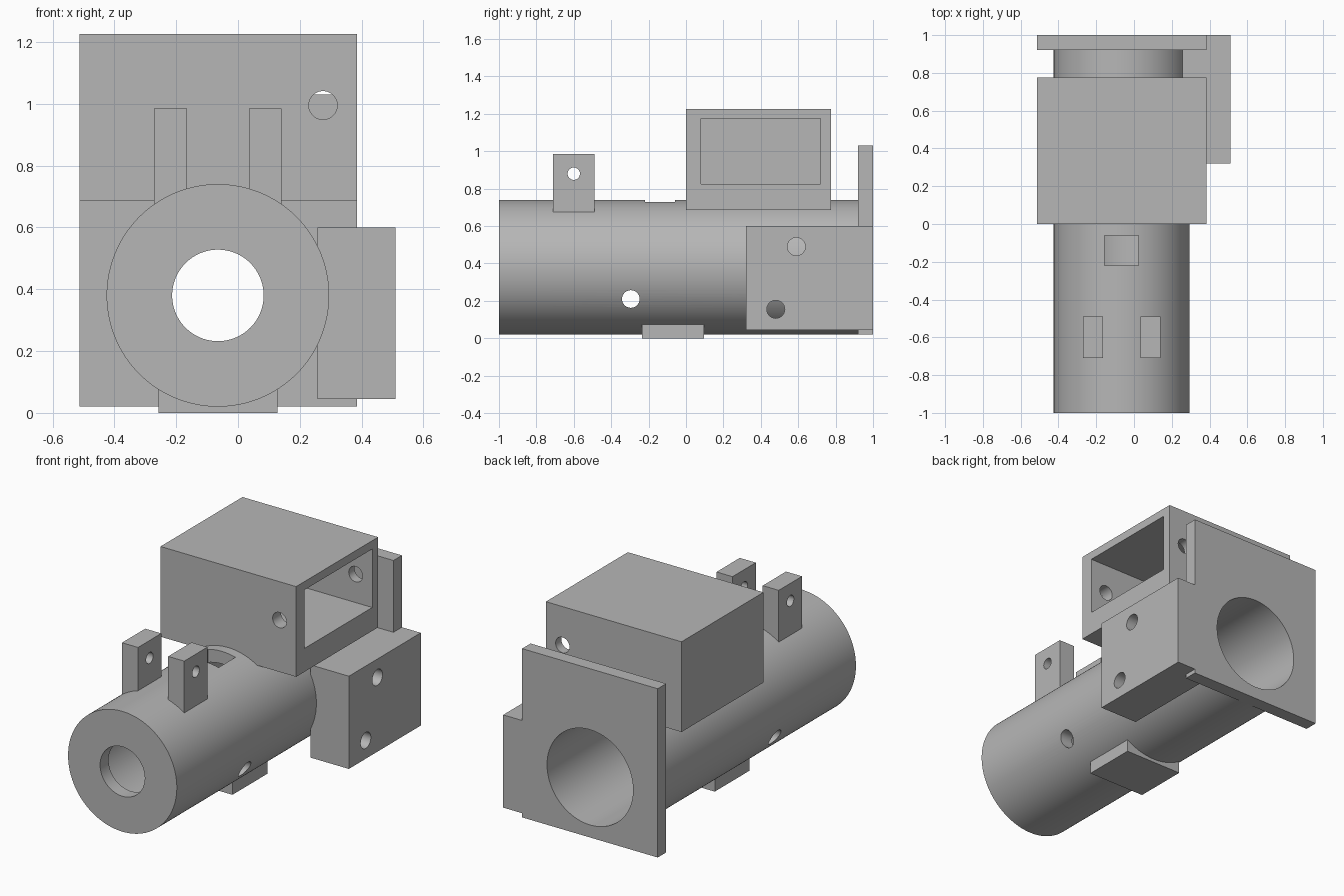
import bpy
import math

old = bpy.data.objects.get("Cube")
if old:
    bpy.data.objects.remove(old, do_unlink=True)

# Single plain grey material
grey = bpy.data.materials.new("machined_grey")
grey.use_nodes = True
colour = (0.47, 0.47, 0.47, 1)
grey.diffuse_color = colour
grey.node_tree.nodes["Principled BSDF"].inputs["Base Color"].default_value = colour

AXIS_X, AXIS_Z = -0.065, 0.38   # centre line of the barrel
BORE = 0.285


def block(name, x, y, z):
    """Box from three (min, max) ranges."""
    ranges = (x, y, z)
    bpy.ops.mesh.primitive_cube_add(size=1, location=[(a + b) / 2 for a, b in ranges])
    ob = bpy.context.object
    ob.name = name
    ob.scale = [b - a for a, b in ranges]
    bpy.ops.object.transform_apply(location=False, rotation=False, scale=True)
    ob.data.materials.append(grey)
    return ob


def rod(name, axis, centre, radius, span, sides=48):
    """Cylinder along X or Y; centre holds the two other coordinates."""
    mid, length = (span[0] + span[1]) / 2, span[1] - span[0]
    if axis == "X":
        loc, rot = (mid, centre[0], centre[1]), (0, math.pi / 2, 0)
    else:
        loc, rot = (centre[0], mid, centre[1]), (math.pi / 2, 0, 0)
    bpy.ops.mesh.primitive_cylinder_add(vertices=sides, radius=radius, depth=length,
                                        location=loc, rotation=rot)
    ob = bpy.context.object
    ob.name = name
    ob.data.materials.append(grey)
    return ob


def cut(target, *cutters):
    """Subtract each cutter from the target, then discard it."""
    for cutter in cutters:
        cutter.hide_render = True
        mod = target.modifiers.new("cut", "BOOLEAN")
        mod.operation = "DIFFERENCE"
        mod.solver = "EXACT"
        mod.object = cutter
        bpy.context.view_layer.objects.active = target
        bpy.ops.object.modifier_apply(modifier=mod.name)
        bpy.data.objects.remove(cutter, do_unlink=True)


def smooth(ob):
    bpy.ops.object.select_all(action="DESELECT")
    ob.select_set(True)
    bpy.context.view_layer.objects.active = ob
    bpy.ops.object.shade_smooth_by_angle(angle=math.radians(30))


axis = (AXIS_X, AXIS_Z)

# Hollow barrel: wide bore, narrow front mouth, top slot and cross hole
barrel = rod("barrel", "Y", axis, 0.36, (-1, 0.96), 128)
cut(barrel,
    rod("bore", "Y", axis, BORE, (-0.92, 1.2), 128),
    rod("mouth", "Y", axis, 0.148, (-1.2, -0.8), 96),
    block("slot", (-0.155, 0.025), (-0.22, -0.06), (0.5, 0.9)),
    rod("cross_hole", "X", (-0.295, 0.21), 0.047, (-0.7, 0.6)))

# Rear flange with the bore running through it
flange = block("rear_flange", (-0.513, 0.385), (0.92, 1), (0.02, 1.03))
cut(flange, rod("bore", "Y", axis, BORE, (0.8, 1.2), 128))

# Upper housing, open on one side, with a pin hole front to back
housing = block("upper_housing", (-0.513, 0.385), (0, 0.775), (0.685, 1.225))
cut(housing,
    block("cavity", (-0.44, 0.6), (0.08, 0.72), (0.825, 1.175)),
    rod("pin_hole", "Y", (0.275, 0.995), 0.046, (-0.2, 0.9)))

# Side mounting block with two bolt holes
side_block = block("side_block", (0.257, 0.51), (0.32, 1), (0.045, 0.6))
cut(side_block,
    rod("bolt_hole", "X", (0.59, 0.49), 0.048, (0.1, 0.7)),
    rod("bolt_hole", "X", (0.48, 0.155), 0.048, (0.1, 0.7)))

# Pair of pierced lugs on top of the barrel
lugs = []
for side, label in ((-1, "right"), (1, "left")):
    x = AXIS_X + side * 0.153
    lug = block(label + "_lug", (x - 0.053, x + 0.053), (-0.71, -0.49), (0.67, 0.985))
    cut(lug, rod("lug_hole", "X", (-0.6, 0.88), 0.033, (x - 0.2, x + 0.2)))
    lugs.append(lug)

# Foot pad under the barrel
block("foot_pad", (-0.257, 0.128), (-0.235, 0.095), (0, 0.075))

for part in [barrel, flange, housing, side_block] + lugs:
    smooth(part)
